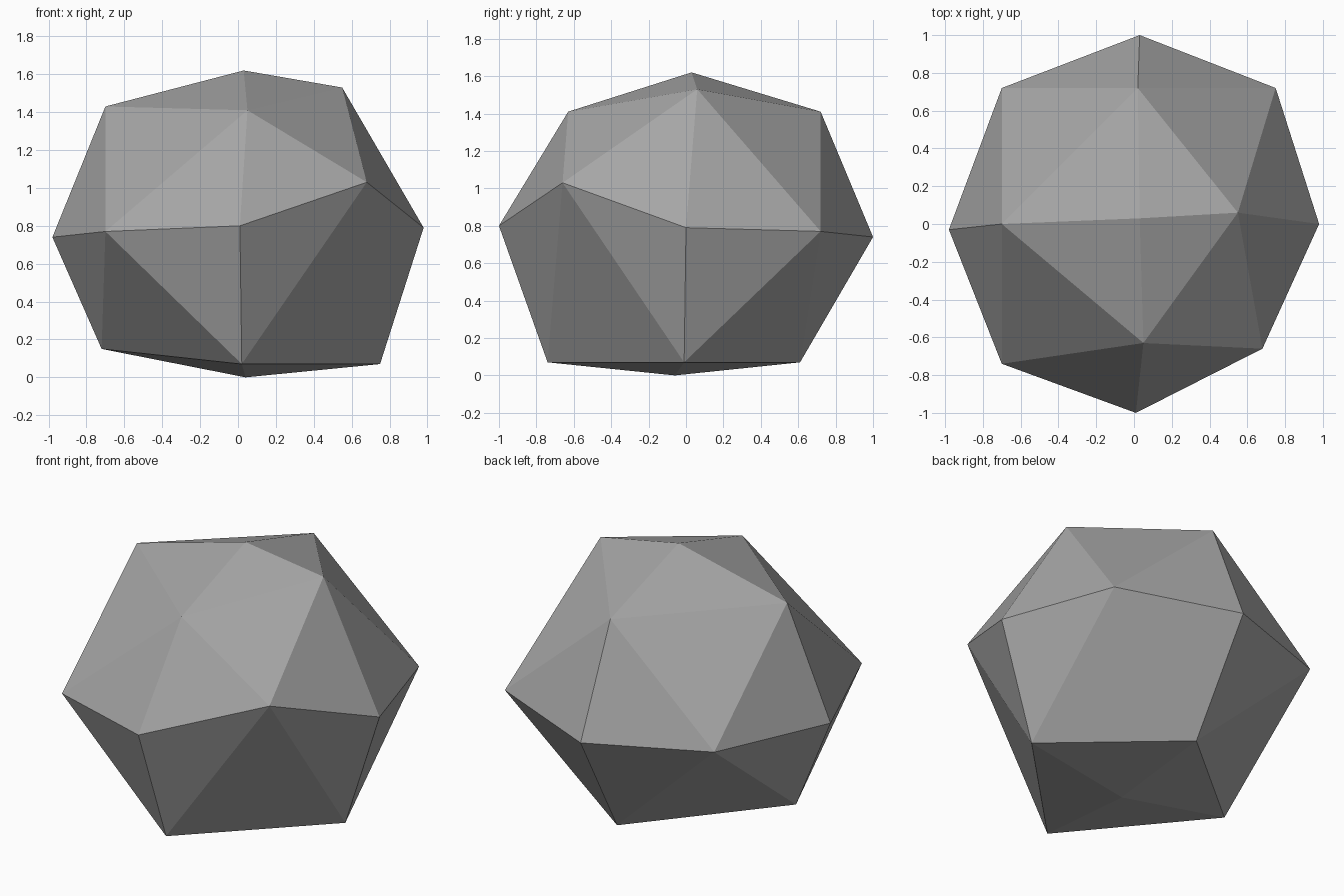
import bpy
import bmesh

default_cube = bpy.data.objects.get("Cube")
if default_cube:
    bpy.data.objects.remove(default_cube, do_unlink=True)

# Irregular boulder: six main corners of an octahedron
corners = {
    "top": (0.03, 0.03, 1.62),
    "bottom": (0.04, -0.06, 0),
    "front": (0.01, -1, 0.8),
    "back": (0.03, 1, 0.74),
    "left": (0.98, 0, 0.79),
    "right": (-0.98, -0.03, 0.74),
}

# One displaced midpoint for every edge between two main corners
midpoints = {
    ("front", "top"): (0.05, -0.63, 1.41),
    ("back", "top"): (0.02, 0.72, 1.41),
    ("left", "top"): (0.55, 0.06, 1.53),
    ("right", "top"): (-0.7, 0, 1.43),
    ("front", "left"): (0.68, -0.66, 1.03),
    ("front", "right"): (-0.7, -0.74, 0.77),
    ("back", "left"): (0.75, 0.72, 0.77),
    ("back", "right"): (-0.7, 0.72, 0.77),
    ("front", "bottom"): (0.02, -0.74, 0.07),
    ("back", "bottom"): (0.05, 0.61, 0.07),
    ("left", "bottom"): (0.75, -0.01, 0.07),
    ("right", "bottom"): (-0.72, -0.06, 0.15),
}

bm = bmesh.new()
points = {name: bm.verts.new(position)
          for name, position in {**corners, **midpoints}.items()}

# Each octant is one triangle split into four flat facets
for depth in ("front", "back"):
    for side in ("left", "right"):
        for height in ("top", "bottom"):
            depth_side = points[depth, side]
            depth_height = points[depth, height]
            side_height = points[side, height]
            bm.faces.new((points[depth], depth_side, depth_height))
            bm.faces.new((points[side], side_height, depth_side))
            bm.faces.new((points[height], depth_height, side_height))
            bm.faces.new((depth_side, side_height, depth_height))

bmesh.ops.recalc_face_normals(bm, faces=bm.faces[:])
mesh = bpy.data.meshes.new("boulder")
bm.to_mesh(mesh)
bm.free()

# Plain grey stone
stone = bpy.data.materials.new("stone grey")
stone.use_nodes = True
grey = (0.38, 0.38, 0.38, 1)
stone.diffuse_color = grey
stone.node_tree.nodes["Principled BSDF"].inputs["Base Color"].default_value = grey
mesh.materials.append(stone)

boulder = bpy.data.objects.new("boulder", mesh)
bpy.context.collection.objects.link(boulder)
